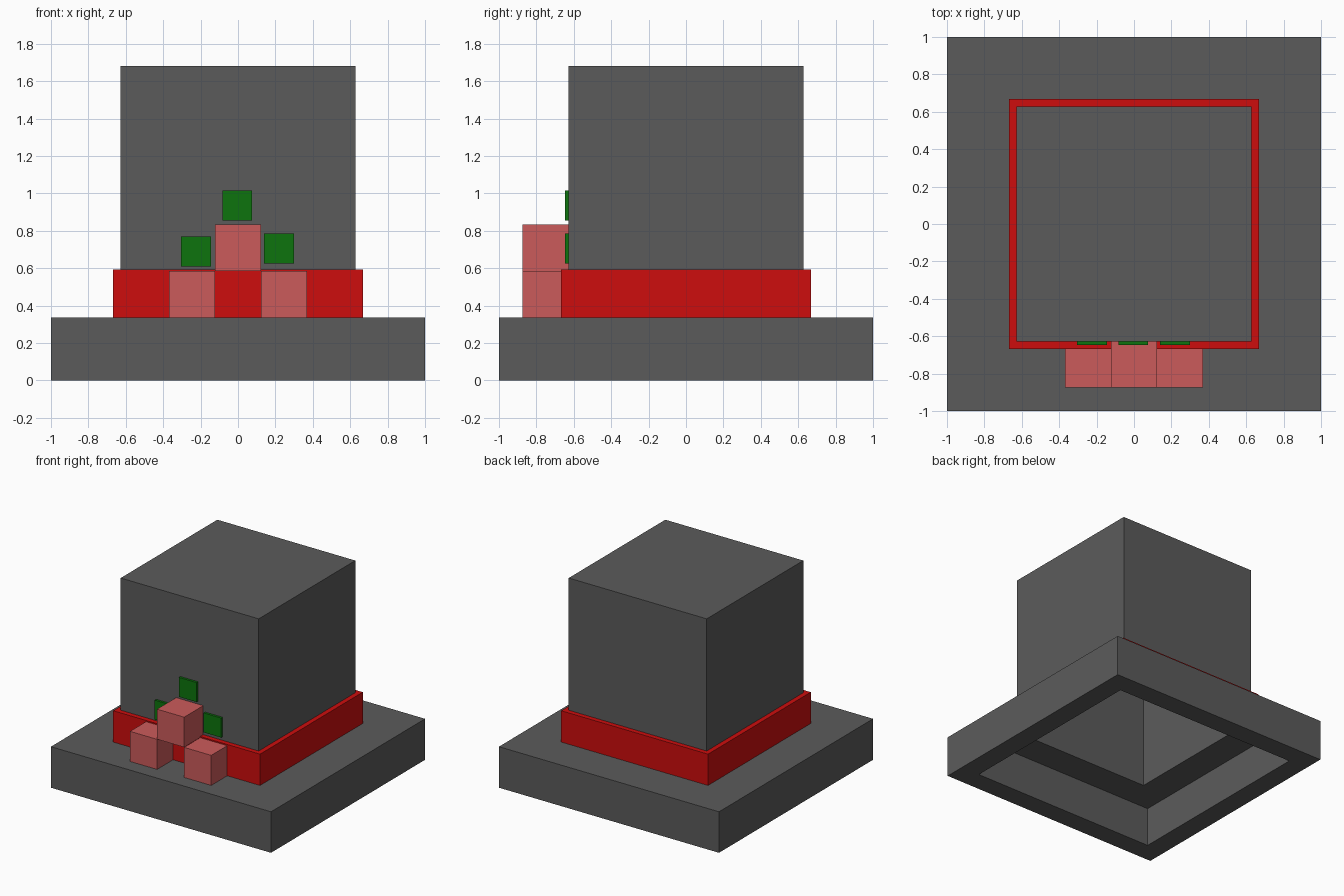
import bpy
import bmesh
from mathutils import Matrix, Vector

cube = bpy.data.objects.get("Cube")
if cube:
    bpy.data.objects.remove(cube, do_unlink=True)


def material(name, r, g, b):
    m = bpy.data.materials.new(name)
    m.use_nodes = True
    m.diffuse_color = (r, g, b, 1)
    m.node_tree.nodes["Principled BSDF"].inputs["Base Color"].default_value = (r, g, b, 1)
    return m


grey = material("charcoal grey", 0.105, 0.105, 0.105)
red = material("ribbon red", 0.61, 0.004, 0.004)
pink = material("berry pink", 0.6, 0.105, 0.105)
green = material("leaf green", 0.004, 0.175, 0.004)


def finish(name, bm, mat):
    bmesh.ops.recalc_face_normals(bm, faces=bm.faces)
    mesh = bpy.data.meshes.new(name)
    bm.to_mesh(mesh)
    bm.free()
    mesh.materials.append(mat)
    obj = bpy.data.objects.new(name, mesh)
    bpy.context.collection.objects.link(obj)
    return obj


def box(name, low, high, mat):
    low, high = Vector(low), Vector(high)
    bm = bmesh.new()
    place = Matrix.Translation((low + high) / 2) @ Matrix.Diagonal((high - low).to_4d())
    bmesh.ops.create_cube(bm, size=1, matrix=place)
    return finish(name, bm, mat)


def square_shell(name, profile, mat, closed=False):
    """Sweep a (half width, height) profile around a square."""
    bm = bmesh.new()
    rings = [[bm.verts.new((sx * w, sy * w, z))
              for sx, sy in ((-1, -1), (1, -1), (1, 1), (-1, 1))] for w, z in profile]
    pairs = list(zip(rings, rings[1:]))
    if closed:
        pairs.append((rings[-1], rings[0]))
    else:
        bm.faces.new(rings[0])
        bm.faces.new(rings[-1])
    for a, b in pairs:
        for i in range(4):
            j = (i + 1) % 4
            bm.faces.new((a[i], a[j], b[j], b[i]))
    return finish(name, bm, mat)


BRIM, BAND, TOP = 0.337, 0.594, 1.68
CROWN, INNER, CEILING = 0.627, 0.583, 0.32

# Hat body, hollow from below
square_shell("brim", [(1, 0), (1, BRIM), (INNER, BRIM), (INNER, CEILING),
                      (0.833, CEILING), (0.833, 0)], grey, closed=True)
square_shell("crown", [(INNER, TOP - 0.042), (INNER, BRIM),
                       (CROWN, BRIM), (CROWN, TOP)], grey)
square_shell("ribbon", [(0.667, BRIM), (0.667, BAND), (CROWN, BAND), (CROWN, BRIM)],
             red, closed=True)

# Stack of three berries
for name, x, z in (("berry_right", -0.246, BRIM), ("berry_left", 0.246, BRIM),
                   ("berry_top", 0, 0.585)):
    box(name, (x - 0.123, -0.875, z), (x + 0.123, -CROWN, z + 0.247), pink)

# Leaves on the crown front
for name, x, z in (("leaf_right", -0.225, 0.69), ("leaf_left", 0.22, 0.704),
                   ("leaf_top", -0.004, 0.936)):
    box(name, (x - 0.08, -0.646, z - 0.08), (x + 0.08, -CROWN, z + 0.08), green)
